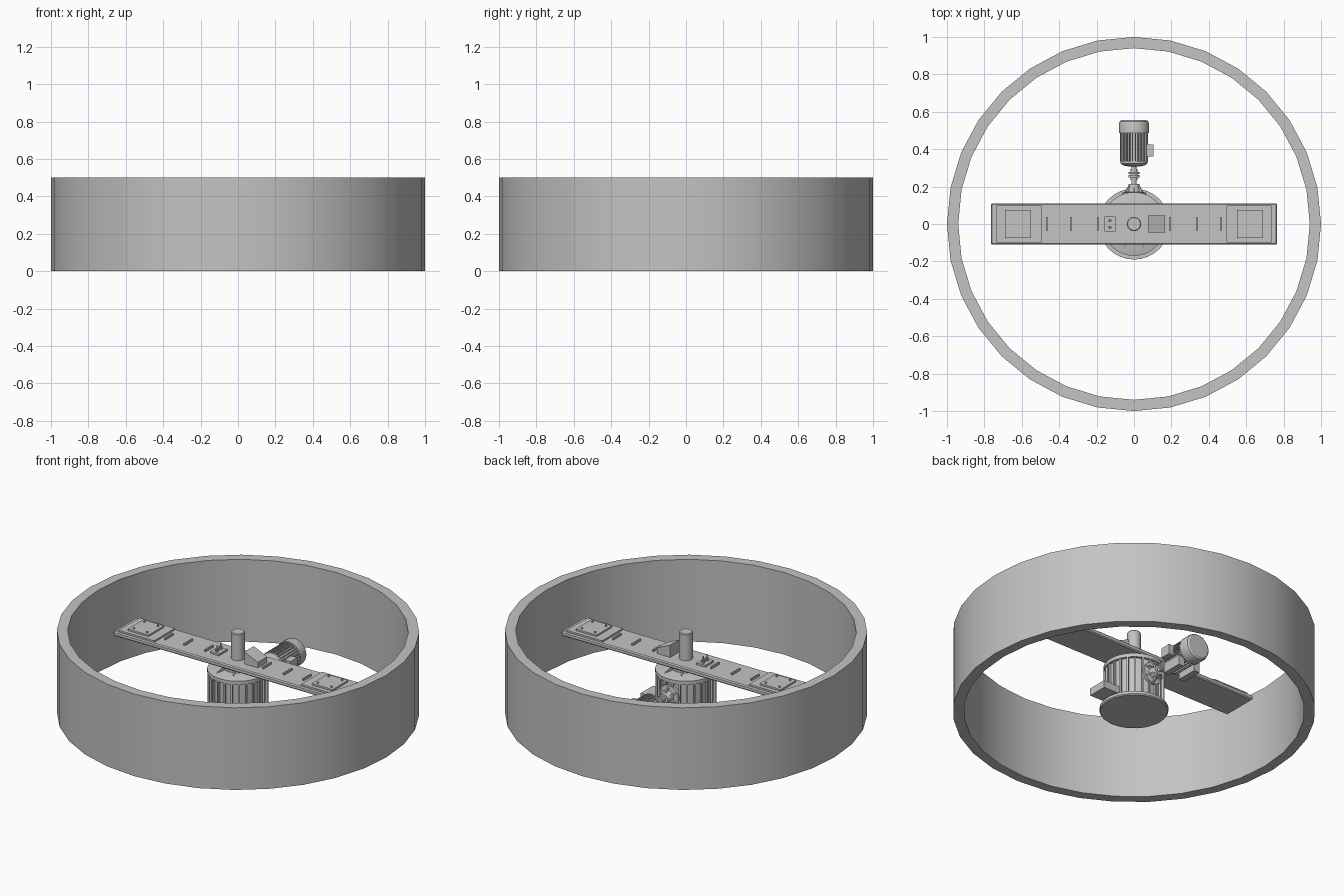
import bpy, bmesh, math
from mathutils import Matrix, Vector

if "Cube" in bpy.data.objects:
    bpy.data.objects.remove(bpy.data.objects["Cube"])

grey = bpy.data.materials.new("plain_grey")
grey.use_nodes = True
grey.diffuse_color = (0.55, 0.55, 0.55, 1)
grey.node_tree.nodes["Principled BSDF"].inputs["Base Color"].default_value = grey.diffuse_color

UP = Matrix.Identity(4)
ALONG_Y = Matrix.Rotation(-math.pi / 2, 4, 'X')   # local z becomes +y


def finish(name, bm, smooth=False):
    bmesh.ops.recalc_face_normals(bm, faces=bm.faces)
    mesh = bpy.data.meshes.new(name)
    bm.to_mesh(mesh)
    bm.free()
    mesh.materials.append(grey)
    obj = bpy.data.objects.new(name, mesh)
    bpy.context.collection.objects.link(obj)
    if smooth:
        bpy.ops.object.select_all(action='DESELECT')
        obj.select_set(True)
        bpy.context.view_layer.objects.active = obj
        bpy.ops.object.shade_smooth_by_angle(angle=math.radians(35))
    return obj


def add_box(bm, lo, hi, turn=UP):
    lo, hi = Vector(lo), Vector(hi)
    place = Matrix.Translation((lo + hi) / 2) @ Matrix.Diagonal((*(hi - lo), 1))
    bmesh.ops.create_cube(bm, size=1, matrix=turn @ place)


def box(name, lo, hi):
    bm = bmesh.new()
    add_box(bm, lo, hi)
    return finish(name, bm)


def lathe(name, profile, place=UP, sides=32, closed=False):
    """Spin (radius, height) points about local z; open profiles get end caps."""
    bm = bmesh.new()
    rings = []
    for r, h in profile:
        rings.append([bm.verts.new(place @ Vector((r * math.cos(a), r * math.sin(a), h)))
                      for a in (math.tau * i / sides for i in range(sides))])
    pairs = list(zip(rings, rings[1:]))
    if closed:
        pairs.append((rings[-1], rings[0]))
    else:
        bm.faces.new(rings[0])
        bm.faces.new(rings[-1])
    for a, b in pairs:
        for i in range(sides):
            j = (i + 1) % sides
            bm.faces.new((a[i], a[j], b[j], b[i]))
    return finish(name, bm, True)


def prism(bm, points, depth, turn=UP):
    """Extrude an x-z outline symmetrically along y."""
    front = [bm.verts.new(turn @ Vector((x, -depth / 2, z))) for x, z in points]
    back = [bm.verts.new(turn @ Vector((x, depth / 2, z))) for x, z in points]
    bm.faces.new(front)
    bm.faces.new(back[::-1])
    for i in range(len(points)):
        j = (i + 1) % len(points)
        bm.faces.new((front[i], front[j], back[j], back[i]))


# Outer ring wall
lathe("ring_wall", [(1, 0), (1, 0.5), (0.94, 0.5), (0.94, 0)], closed=True)

# Gearbox body with base flange, top rim and lid
lathe("gearbox_body", [(0.185, 0), (0.19, 0.006), (0.19, 0.022), (0.155, 0.022),
                       (0.155, 0.252), (0.17, 0.252), (0.17, 0.275),
                       (0.15, 0.28), (0.09, 0.288), (0.09, 0.312)])

# Vertical ribs around the body, gussets on the lid
bm = bmesh.new()
for i in range(24):
    turn = Matrix.Rotation(math.tau * (i + 0.5) / 24, 4, 'Z')
    add_box(bm, (0.15, -0.005, 0.02), (0.167, 0.005, 0.254), turn)
finish("gearbox_ribs", bm)

bm = bmesh.new()
for i in range(8):
    turn = Matrix.Rotation(math.tau * (i + 0.5) / 8, 4, 'Z')
    prism(bm, [(0.085, 0.278), (0.15, 0.278), (0.085, 0.308)], 0.008, turn)
finish("lid_gussets", bm)

# Oil block at the side of the gearbox
box("oil_block", (0.145, -0.06, 0.03), (0.265, 0.06, 0.075))

# Cross beam with a shallow chamfer
TOP = 0.338
beam = box("cross_beam", (-0.765, -0.11, 0.31), (0.765, 0.11, TOP))
bevel = beam.modifiers.new("edge", 'BEVEL')
bevel.width = 0.006
bevel.segments = 1

# Pads, cover plates and bolts at both beam ends
for side, label in ((1, "left"), (-1, "right")):
    bm = bmesh.new()
    xs = sorted((side * 0.495, side * 0.735))
    add_box(bm, (xs[0], -0.1, TOP - 0.004), (xs[1], 0.1, TOP + 0.01))
    finish(label + "_end_pad", bm)
    xs = sorted((side * 0.55, side * 0.69))
    box(label + "_cover_plate", (xs[0], -0.075, TOP + 0.005), (xs[1], 0.075, TOP + 0.02))
    for x in (0.575, 0.665):
        for y in (-0.052, 0.052):
            lathe(label + "_pad_bolt", [(0.006, TOP + 0.015), (0.006, TOP + 0.027)],
                  Matrix.Translation((side * x, y, 0)), 8)

# Upright tabs along the beam
bm = bmesh.new()
for x in (0.195, 0.335, 0.465):
    for s in (1, -1):
        add_box(bm, (s * x - 0.004, -0.038, TOP - 0.003), (s * x + 0.004, 0.038, TOP + 0.013))
finish("beam_tabs", bm)

# Central post
lathe("center_post", [(0.038, 0.3), (0.038, 0.495), (0.034, 0.5)], sides=24)

# Sloped control box
bm = bmesh.new()
prism(bm, [(0.075, TOP - 0.004), (0.165, TOP - 0.004), (0.165, 0.372), (0.075, 0.412)], 0.09)
finish("control_box", bm)

# Small bracket with two pins
box("pin_bracket", (-0.158, -0.04, TOP - 0.004), (-0.1, 0.04, TOP + 0.012))
for y in (-0.018, 0.018):
    lathe("bracket_pin", [(0.009, TOP), (0.009, TOP + 0.03), (0.004, TOP + 0.03),
                          (0.004, TOP + 0.05)], Matrix.Translation((-0.129, y, 0)), 10)

# Input housing, shaft and coupling, all about the motor axis
AXIS = Matrix.Translation((0, 0, 0.17)) @ ALONG_Y
lathe("input_housing", [(0.065, 0.12), (0.065, 0.168), (0.036, 0.172), (0.028, 0.215)], AXIS, 20)
bm = bmesh.new()
for i in range(6):
    turn = AXIS @ Matrix.Rotation(math.tau * (i + 0.5) / 6, 4, 'Z')
    prism(bm, [(0.025, 0.165), (0.06, 0.165), (0.027, 0.212)], 0.008, turn)
finish("housing_gussets", bm)
lathe("drive_coupling", [(0.013, 0.2), (0.013, 0.235), (0.018, 0.235), (0.018, 0.249),
                         (0.03, 0.249), (0.03, 0.261), (0.02, 0.261), (0.02, 0.267),
                         (0.03, 0.267), (0.03, 0.279), (0.018, 0.279), (0.018, 0.293),
                         (0.013, 0.293), (0.013, 0.33)], AXIS, 16)

# Motor: end bell, core and fan cowl
lathe("motor_body", [(0.03, 0.308), (0.058, 0.313), (0.072, 0.324), (0.072, 0.338),
                     (0.064, 0.338), (0.064, 0.487), (0.08, 0.487), (0.08, 0.537),
                     (0.076, 0.549), (0.066, 0.556)], AXIS, 28)
bm = bmesh.new()
for i in range(28):
    turn = AXIS @ Matrix.Rotation(math.tau * (i + 0.5) / 28, 4, 'Z')
    add_box(bm, (0.06, -0.0025, 0.333), (0.076, 0.0025, 0.49), turn)
finish("motor_fins", bm)
box("terminal_box", (0.06, 0.36, 0.145), (0.103, 0.425, 0.205))

# Motor feet
for s, label in ((1, "left"), (-1, "right")):
    xs = sorted((s * 0.035, s * 0.075))
    box(label + "_motor_foot", (xs[0], 0.345, 0.065), (xs[1], 0.475, 0.125))
